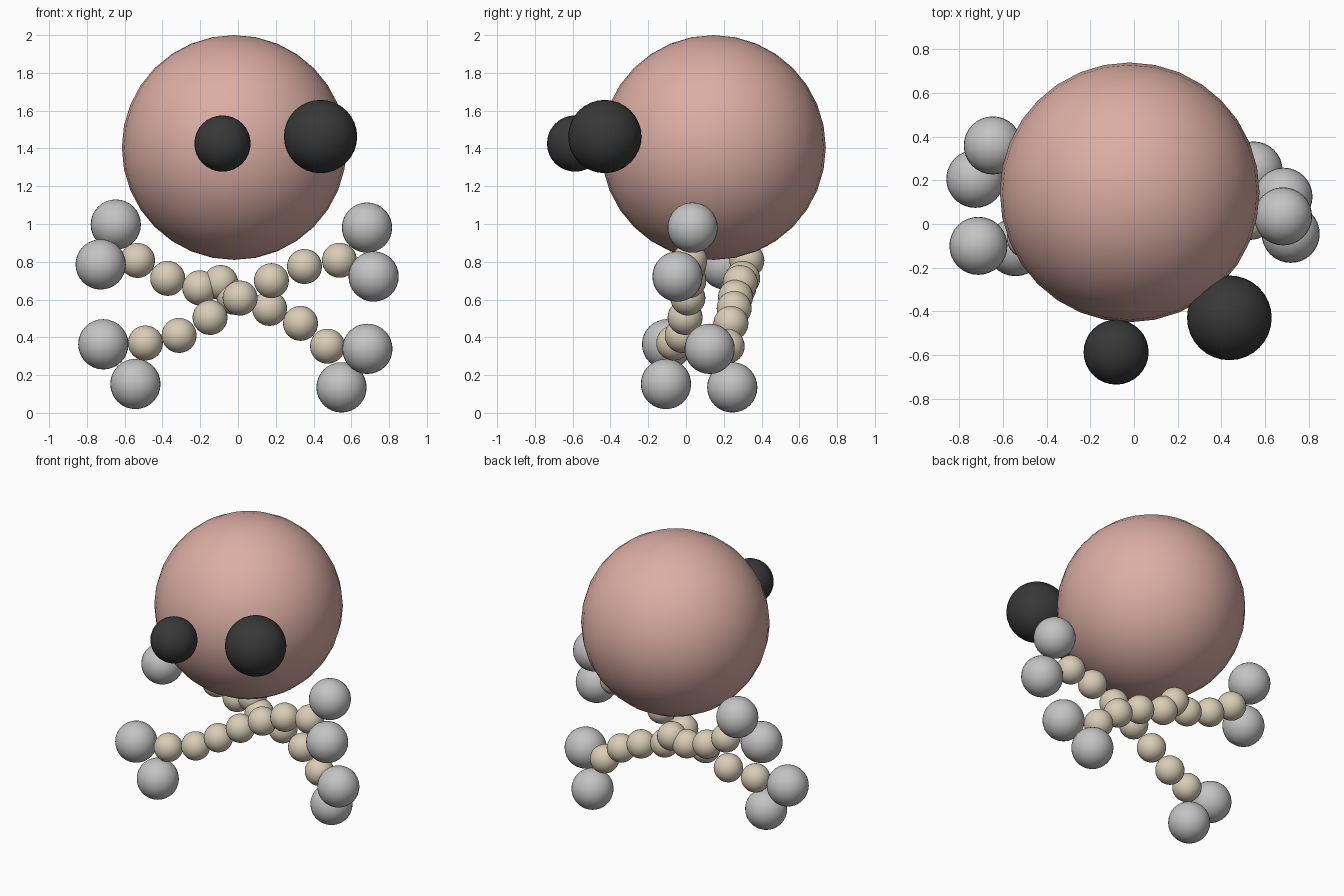
import bpy


def material(name, rgb):
    m = bpy.data.materials.new(name)
    m.diffuse_color = (*rgb, 1.0)
    return m


PINK = material("dusty pink", (0.71, 0.42, 0.37))
BLACK = material("charcoal", (0.04, 0.04, 0.04))
BONE = material("bone beige", (0.70, 0.61, 0.47))
GREY = material("light grey", (0.55, 0.55, 0.55))


def ball(name, centre, radius, mat):
    bpy.ops.mesh.primitive_uv_sphere_add(
        segments=32, ring_count=16, radius=radius, location=centre)
    ob = bpy.context.object
    ob.name = name
    ob.data.materials.append(mat)
    bpy.ops.object.shade_smooth()
    return ob


# Head and eyes
ball("head", (-0.02, 0.145, 1.405), 0.595, PINK)
ball("eye_small", (-0.082, -0.587, 1.426), 0.149, BLACK)
ball("eye_large", (0.437, -0.43, 1.463), 0.194, BLACK)

# Front bone: chain of balls rising to the right
front_chain = [(-0.49, -0.065, 0.37), (-0.312, -0.02, 0.41), (-0.148, -0.005, 0.505),
               (0.011, 0.01, 0.608), (0.177, 0.015, 0.70), (0.352, 0.012, 0.775),
               (0.537, 0.02, 0.808)]

# Rear bone: chain falling to the right, with one extra ball at the middle
rear_chain = [(-0.532, 0.322, 0.807), (-0.372, 0.30, 0.712), (-0.202, 0.28, 0.662),
              (-0.02, 0.262, 0.612), (0.167, 0.255, 0.553), (0.331, 0.238, 0.474),
              (0.474, 0.218, 0.353), (-0.092, 0.287, 0.69)]

for label, chain in (("front_bone", front_chain), ("rear_bone", rear_chain)):
    for i, p in enumerate(chain):
        ball(f"{label}_{i + 1}", p, 0.0925, BONE)

# Pairs of knuckles at the bone ends
knuckles = [(-0.647, 0.36, 0.997), (-0.727, 0.207, 0.786),
            (-0.713, -0.10, 0.363), (-0.543, -0.106, 0.153),
            (0.683, 0.035, 0.981), (0.718, -0.045, 0.722),
            (0.685, 0.125, 0.339), (0.548, 0.245, 0.135)]
for i, p in enumerate(knuckles):
    ball(f"bone_knuckle_{i + 1}", p, 0.133, GREY)
